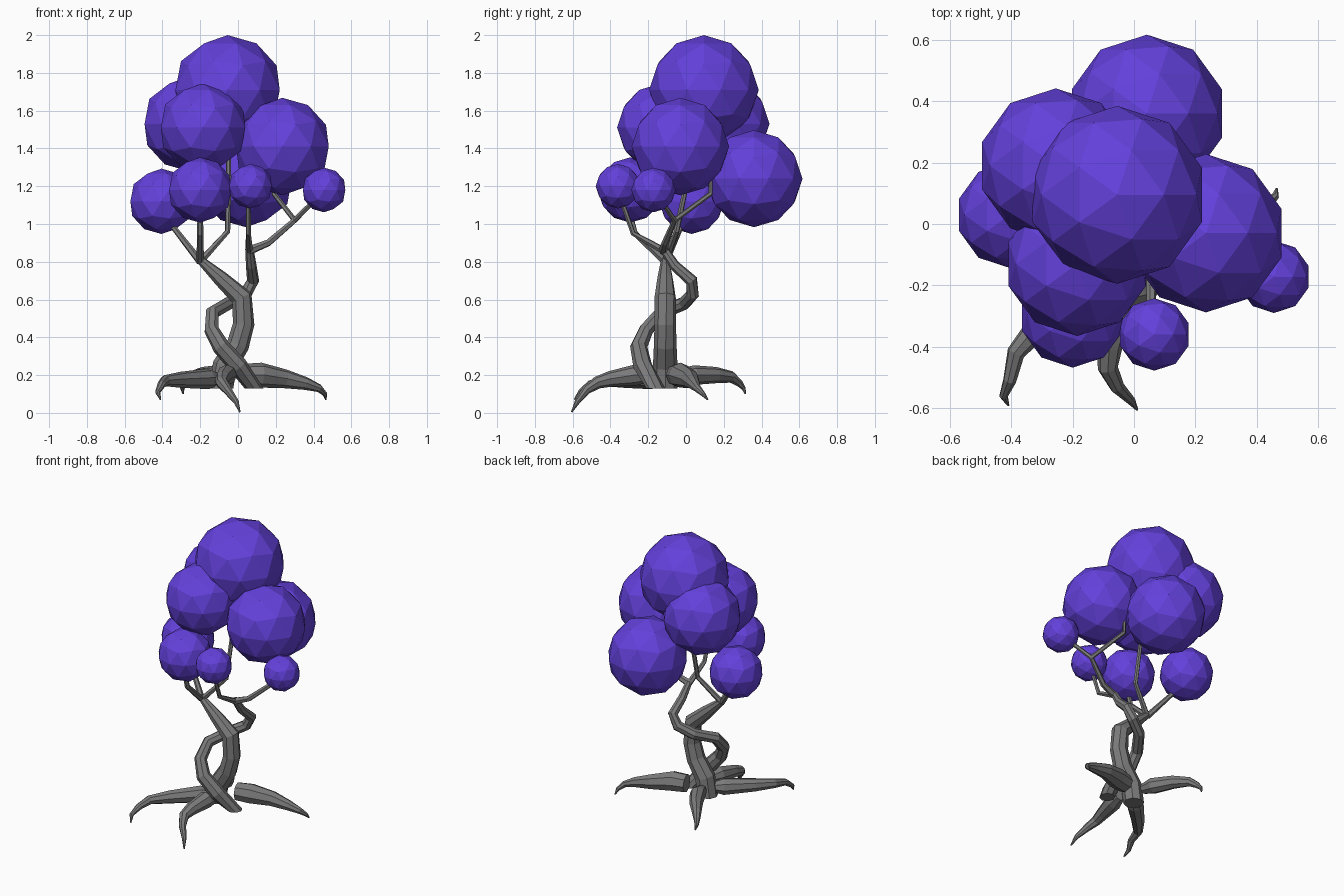
import bpy, bmesh, math
from mathutils import Vector


def material(name, rgb):
    m = bpy.data.materials.new(name)
    m.diffuse_color = (*rgb, 1)
    return m


PURPLE = material("purple leaves", (0.125, 0.052, 0.71))
GREY = material("grey bark", (0.2, 0.2, 0.2))


def finish(name, bm, mat):
    bmesh.ops.recalc_face_normals(bm, faces=bm.faces[:])
    me = bpy.data.meshes.new(name)
    bm.to_mesh(me)
    bm.free()
    me.materials.append(mat)
    ob = bpy.data.objects.new(name, me)
    bpy.context.collection.objects.link(ob)


def tube(name, path, sides=8, flat_base=False):
    """Faceted tapering tube through (x, y, z, radius) points."""
    bm = bmesh.new()
    pts = [Vector(p[:3]) for p in path]
    rings, side, last = [], None, len(pts) - 1
    for i, p in enumerate(pts):
        t = (pts[min(i + 1, last)] - pts[max(i - 1, 0)]).normalized()
        if flat_base and i == 0:
            t = Vector((0, 0, 1))
        if side is None:
            side = t.orthogonal()
        side = (side - t * side.dot(t)).normalized()
        up = t.cross(side)
        ring = []
        for k in range(sides):
            a = 2 * math.pi * k / sides
            ring.append(bm.verts.new(p + path[i][3] * (side * math.cos(a) + up * math.sin(a))))
        rings.append(ring)
    for a, b in zip(rings, rings[1:]):
        for k in range(sides):
            n = (k + 1) % sides
            bm.faces.new((a[k], a[n], b[n], b[k]))
    bm.faces.new(rings[0])
    bm.faces.new(rings[-1])
    finish(name, bm, GREY)


# Leaf clusters: x, y, z, radius
clusters = {
    "top": (-0.055, 0.095, 1.71, 0.29),
    "right": (0.235, -0.03, 1.41, 0.258),
    "front_left": (-0.185, -0.13, 1.51, 0.235),
    "back_left": (-0.255, 0.19, 1.53, 0.252),
    "back": (0.042, 0.36, 1.24, 0.257),
    "low_left": (-0.405, 0.03, 1.12, 0.173),
    "low_front": (-0.2, -0.295, 1.18, 0.173),
    "small_front": (0.066, -0.36, 1.2, 0.118),
    "small_right": (0.456, -0.172, 1.18, 0.118),
}
for name, (x, y, z, r) in clusters.items():
    bm = bmesh.new()
    bmesh.ops.create_icosphere(bm, subdivisions=2, radius=r)
    bmesh.ops.translate(bm, vec=(x, y, z), verts=bm.verts[:])
    finish("leaf_cluster_" + name, bm, PURPLE)

# Two intertwined trunks
tube("thick_trunk", [(-0.09, -0.11, 0.13, 0.065), (-0.07, -0.11, 0.25, 0.065),
                     (0.0, -0.11, 0.36, 0.06), (0.03, -0.11, 0.47, 0.057),
                     (0.02, -0.11, 0.61, 0.057), (-0.09, -0.11, 0.71, 0.042),
                     (-0.2, -0.11, 0.81, 0.022)], flat_base=True)
tube("twisting_trunk", [(0.085, -0.16, 0.13, 0.05), (0.0, -0.23, 0.25, 0.05),
                        (-0.09, -0.25, 0.35, 0.046), (-0.14, -0.21, 0.44, 0.04),
                        (-0.135, -0.13, 0.53, 0.038), (-0.05, -0.01, 0.58, 0.036),
                        (0.04, 0.035, 0.63, 0.035), (0.08, 0.03, 0.7, 0.033),
                        (0.07, -0.06, 0.78, 0.028), (0.06, -0.12, 0.87, 0.022)], flat_base=True)

# Thin branches reaching into the leaves
branches = {
    "low_left": [(-0.2, -0.11, 0.8, 0.02), (-0.34, -0.03, 0.98, 0.015), (-0.4, 0.02, 1.1, 0.013)],
    "low_front": [(-0.2, -0.11, 0.8, 0.02), (-0.2, -0.27, 0.95, 0.017), (-0.2, -0.31, 1.1, 0.014)],
    "top": [(-0.2, -0.11, 0.8, 0.02), (-0.055, -0.05, 0.96, 0.015), (-0.05, 0.0, 1.2, 0.014),
            (-0.05, 0.07, 1.55, 0.012)],
    "small_front": [(0.06, -0.12, 0.86, 0.02), (0.055, -0.28, 0.95, 0.014), (0.055, -0.35, 1.15, 0.012)],
    "small_right": [(0.06, -0.12, 0.86, 0.024), (0.16, -0.11, 0.9, 0.019), (0.3, -0.06, 1.02, 0.015),
                    (0.44, -0.16, 1.16, 0.012)],
    "right": [(0.3, -0.06, 1.02, 0.014), (0.19, 0.13, 1.16, 0.013), (0.19, 0.13, 1.28, 0.012)],
}
for name, path in branches.items():
    tube("branch_" + name, path, sides=6)

# Club-shaped roots curling down to fine tips
roots = {
    "front_left": [(-0.1, -0.13, 0.18, 0.03), (-0.16, -0.18, 0.18, 0.055), (-0.3, -0.32, 0.175, 0.043),
                   (-0.385, -0.42, 0.17, 0.03), (-0.405, -0.51, 0.15, 0.022),
                   (-0.425, -0.56, 0.11, 0.014), (-0.41, -0.59, 0.07, 0.004)],
    "front": [(-0.04, -0.18, 0.2, 0.035), (-0.06, -0.27, 0.2, 0.055), (-0.08, -0.4, 0.18, 0.042),
              (-0.085, -0.47, 0.16, 0.033), (-0.055, -0.53, 0.12, 0.024),
              (-0.01, -0.575, 0.06, 0.015), (0.01, -0.605, 0.005, 0.004)],
    "right": [(0.03, -0.05, 0.2, 0.06), (0.12, -0.03, 0.2, 0.066), (0.25, 0.02, 0.18, 0.05),
              (0.36, 0.04, 0.155, 0.034), (0.43, 0.06, 0.13, 0.021),
              (0.46, 0.09, 0.1, 0.013), (0.465, 0.115, 0.07, 0.004)],
    "back": [(-0.1, -0.03, 0.2, 0.033), (-0.12, 0.04, 0.2, 0.052), (-0.19, 0.16, 0.2, 0.043),
             (-0.25, 0.24, 0.19, 0.031), (-0.28, 0.28, 0.16, 0.021),
             (-0.295, 0.305, 0.13, 0.012), (-0.29, 0.315, 0.1, 0.004)],
}
for name, path in roots.items():
    tube("root_" + name, path)
